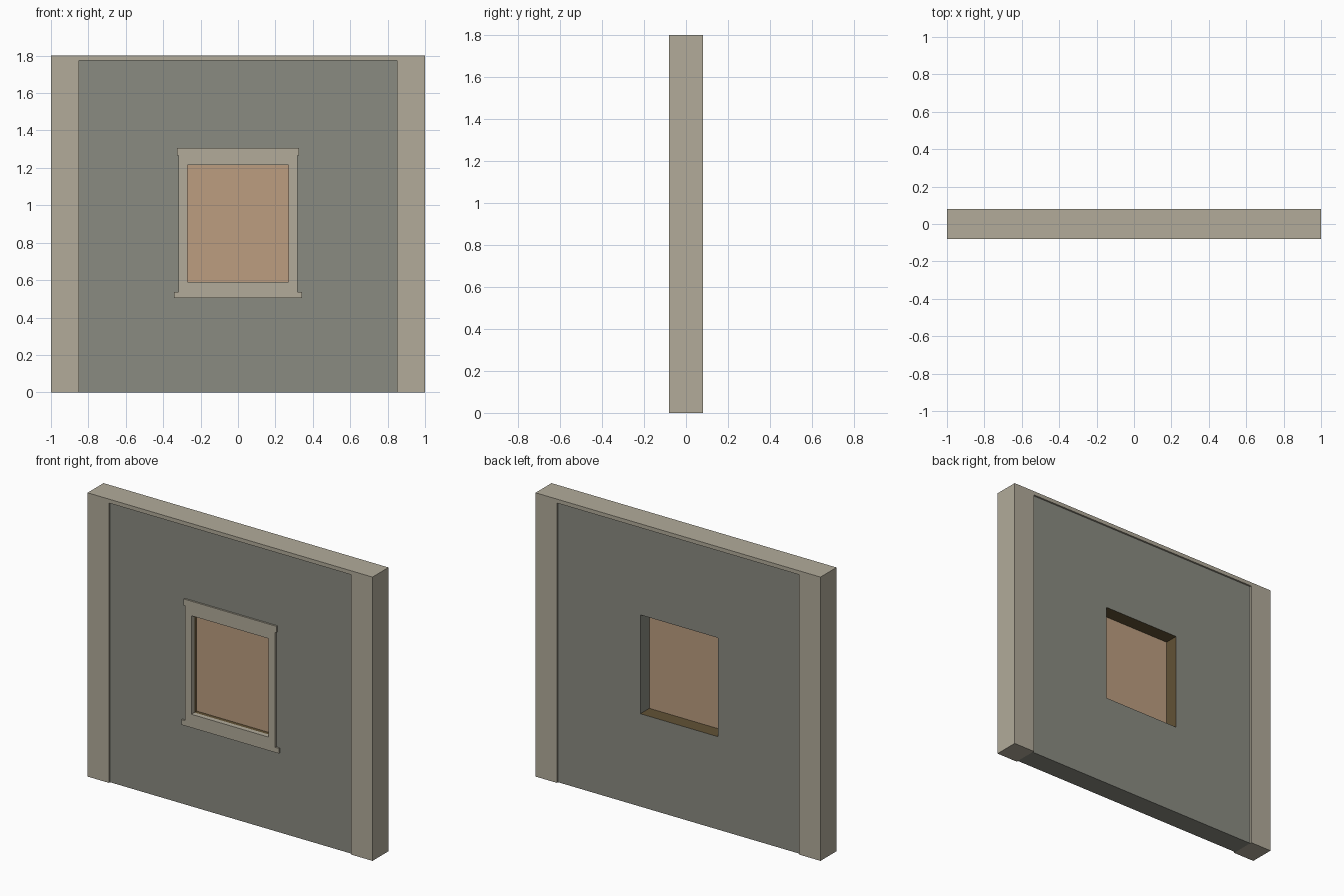
import bpy
import math
from mathutils import Matrix

if "Cube" in bpy.data.objects:
    bpy.data.objects.remove(bpy.data.objects["Cube"])


def material(name, rgb):
    lin = [(c / 255 / 12.92) if c / 255 <= 0.04045 else ((c / 255 + 0.055) / 1.055) ** 2.4 for c in rgb]
    m = bpy.data.materials.new(name)
    m.diffuse_color = (*lin, 1.0)
    m.use_nodes = True
    m.node_tree.nodes["Principled BSDF"].inputs["Base Color"].default_value = m.diffuse_color
    return m


TRIM = material("pale stone trim", (178, 171, 154))
WALL = material("grey plaster", (138, 139, 129))
PANE = material("tan pane", (188, 158, 128))
WOOD = material("dark wood lining", (98, 82, 53))


def rect(x, z0, z1):
    return [(-x, z0), (x, z0), (x, z1), (-x, z1)]


def mirrored(half):
    """Close a right-hand half outline (bottom to top) with its mirror image."""
    return half + [(-x, z) for x, z in reversed(half)]


def slab(name, loops, y0, y1, mats):
    """Extrude front-view outlines (later loops are holes) from y0 to y1."""
    curve = bpy.data.curves.new(name + "_profile", 'CURVE')
    curve.dimensions = '2D'
    curve.fill_mode = 'BOTH'
    curve.extrude = (y1 - y0) / 2
    for pts in loops:
        sp = curve.splines.new('POLY')
        sp.points.add(len(pts) - 1)
        for p, (x, z) in zip(sp.points, pts):
            p.co = (x, z, 0, 1)
        sp.use_cyclic_u = True
    tmp = bpy.data.objects.new(name + "_tmp", curve)
    bpy.context.collection.objects.link(tmp)
    bpy.context.view_layer.update()
    mesh = bpy.data.meshes.new_from_object(tmp)
    bpy.data.objects.remove(tmp)
    bpy.data.curves.remove(curve)
    mesh.transform(Matrix.Translation((0, (y0 + y1) / 2, 0)) @ Matrix.Rotation(math.pi / 2, 4, 'X'))
    mesh.materials.clear()
    for m in mats:
        mesh.materials.append(m)
    for p in mesh.polygons:
        p.use_smooth = False
        p.material_index = 0
    mesh.name = name
    ob = bpy.data.objects.new(name, mesh)
    bpy.context.collection.objects.link(ob)
    return ob


T, R = 0.08, 0.069            # half thickness of the posts and of the recessed wall
HX, HZ0, HZ1 = 0.272, 0.589, 1.216   # window opening

# side posts and top beam
slab("posts_and_beam", [[(-1, 0), (-0.85, 0), (-0.85, 1.775), (0.85, 1.775),
                         (0.85, 0), (1, 0), (1, 1.8), (-1, 1.8)]], -T, T, [TRIM])

# recessed wall with opening; wooden reveals except on the +x jamb
wall = slab("wall_panel", [rect(0.85, 0, 1.775), rect(HX, HZ0, HZ1)], -R, R, [WALL, WOOD])
for p in wall.data.polygons:
    c = p.center
    inside = abs(c.x) < HX + 0.01 and HZ0 - 0.01 < c.z < HZ1 + 0.01
    if abs(p.normal.y) < 0.5 and inside and c.x < HX - 0.01:
        p.material_index = 1

# window surround with projecting sill and header
surround = mirrored([(0.342, 0.505), (0.342, 0.537), (0.317, 0.537), (0.317, 1.267),
                     (0.325, 1.267), (0.325, 1.307)])
slab("window_surround", [surround, rect(HX - 0.001, HZ0 + 0.001, HZ1 - 0.001)], -T, -0.05, [TRIM])

# window pane
slab("window_pane", [rect(HX, HZ0, HZ1)], -0.025, -0.021, [PANE])
